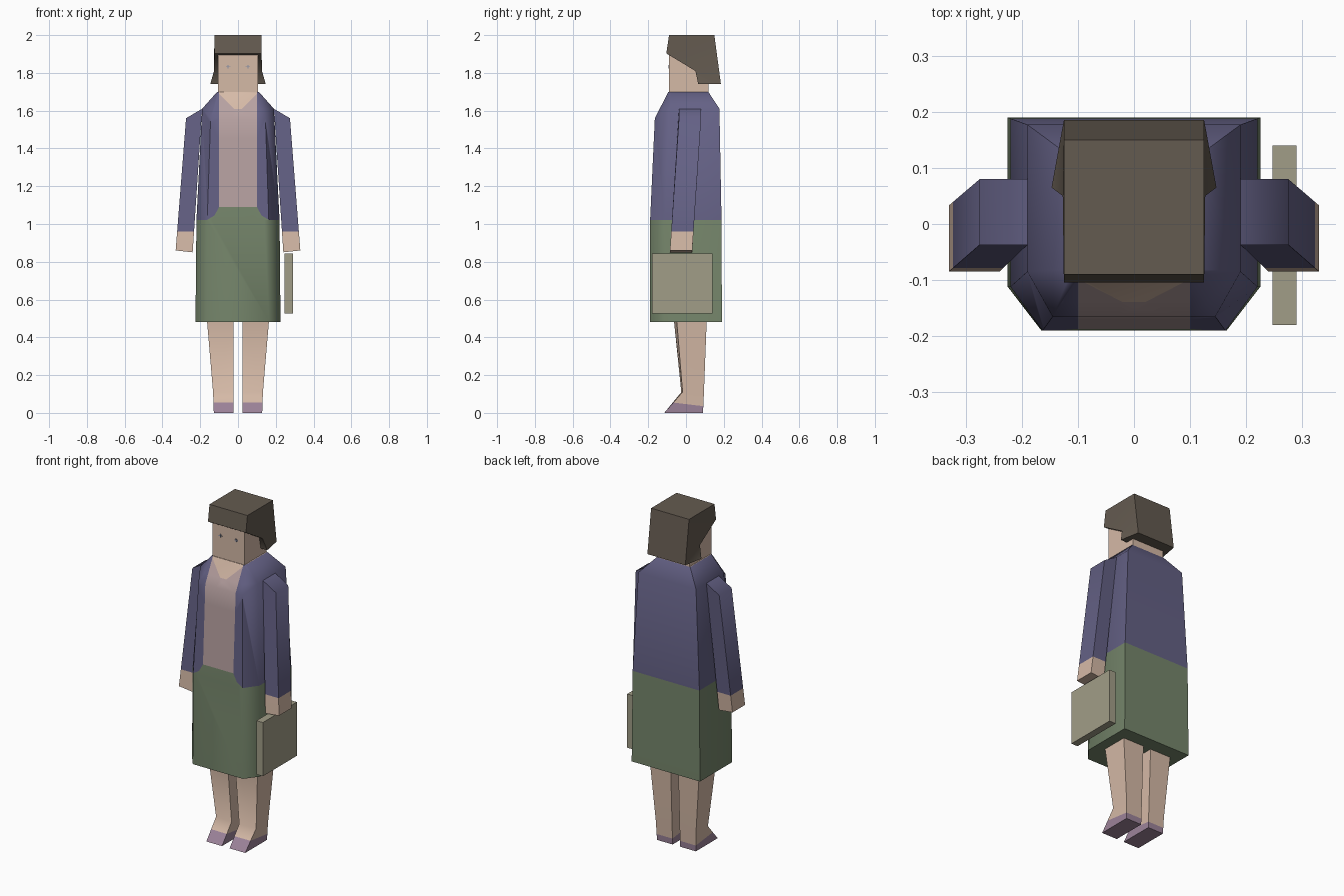
import bpy, bmesh, math
from mathutils import Vector

cube = bpy.data.objects.get("Cube")
if cube:
    bpy.data.objects.remove(cube)


def material(name, rgb):
    col = [(c / 255) ** 2.2 for c in rgb] + [1]
    m = bpy.data.materials.new(name)
    m.diffuse_color = col
    m.use_nodes = True
    bsdf = m.node_tree.nodes["Principled BSDF"]
    bsdf.inputs["Base Color"].default_value = col
    bsdf.inputs["Roughness"].default_value = 0.9
    return m


skin = material("skin", (212, 184, 165))
navy = material("jacket_blue", (100, 97, 132))
green = material("skirt_green", (117, 133, 107))
pink = material("blouse_pink", (182, 160, 160))
brown = material("hair_brown", (100, 91, 81))
khaki = material("bag_khaki", (160, 156, 134))
mauve = material("shoe_mauve", (155, 130, 152))
blue = material("eye_blue", (140, 145, 165))


def cut(bm, co, no, keep=lambda f: True):
    """Slice the chosen faces along a plane."""
    bm.normal_update()
    faces = [f for f in bm.faces if keep(f)]
    geom = set(faces)
    for f in faces:
        geom.update(f.edges, f.verts)
    bmesh.ops.bisect_plane(bm, geom=list(geom), plane_co=co, plane_no=no, dist=1e-5)


def loft(rings, side=1):
    """Closed skin over rings of points; side=-1 mirrors across x."""
    bm = bmesh.new()
    rows = [[bm.verts.new((p[0] * side, p[1], p[2])) for p in r] for r in rings]
    n = len(rows[0])
    for a, b in zip(rows, rows[1:]):
        for i in range(n):
            j = (i + 1) % n
            bm.faces.new((a[i], a[j], b[j], b[i]))
    bm.faces.new(rows[0])
    bm.faces.new(rows[-1])
    bmesh.ops.recalc_face_normals(bm, faces=bm.faces[:])
    return bm, rows


def finish(name, bm, mats, rule=None):
    """Turn the bmesh into an object, colouring faces by the rule."""
    bm.normal_update()
    if rule:
        for f in bm.faces:
            f.material_index = rule(f.calc_center_median(), f.normal)
    me = bpy.data.meshes.new(name)
    bm.to_mesh(me)
    bm.free()
    for m in mats:
        me.materials.append(m)
    ob = bpy.data.objects.new(name, me)
    bpy.context.collection.objects.link(ob)
    bpy.ops.object.select_all(action="DESELECT")
    ob.select_set(True)
    bpy.context.view_layer.objects.active = ob
    bpy.ops.object.shade_smooth_by_angle(angle=math.radians(56))
    return ob


def box(name, lo, hi, mat):
    ring = lambda z: [(lo[0], lo[1], z), (hi[0], lo[1], z), (hi[0], hi[1], z), (lo[0], hi[1], z)]
    return finish(name, loft([ring(lo[2]), ring(hi[2])])[0], [mat])


# Torso and skirt: six-sided rings with chamfered front corners
def body_ring(xf, yf, xs, ys, yb, zf, zb):
    half = [(xf, yf, zf), (xs, ys, zb), (xs, yb, zb)]
    return half + [(-x, y, z) for x, y, z in reversed(half)]


bm, _ = loft([
    body_ring(.165, -.19, .225, -.112, .19, .48, .48),
    body_ring(.163, -.19, .22, -.112, .188, 1.02, 1.02),
    body_ring(.145, -.165, .19, -.085, .177, 1.56, 1.61),
    body_ring(.1, -.093, .11, -.08, .118, 1.7, 1.7),
])


def is_front(no):
    return no.y < -.7


# Slice the front for the open jacket, its rounded hem and the neckline
hem = lambda f: is_front(f.normal) and 1.02 < f.calc_center_median().z < 1.57
chest = lambda f: is_front(f.normal) and f.calc_center_median().z > 1.57
for s in (-1, 1):
    for part in (hem, chest):
        cut(bm, (.1 * s, 0, 0), (1, 0, 0), part)
    cut(bm, (.1 * s, 0, 1.09), (1.8 * s, 0, 1), hem)
    cut(bm, (.125 * s, 0, 1.045), (.6 * s, 0, 1), hem)
    cut(bm, (.02 * s, 0, 1.61), (s, 0, -1), chest)
cut(bm, (0, 0, 1.09), (0, 0, 1), hem)
cut(bm, (0, 0, 1.61), (0, 0, 1), chest)


def outfit(c, no):
    x, z = abs(c.x), c.z
    if z < 1.02:
        return 1
    if not is_front(no):
        return 3 if z > 1.699 else 0
    if x < .1:
        if z > 1.61 and x < .02 + z - 1.61:
            return 3
        return 2 if z > 1.09 else 1
    rounded = z < 1.09 - 1.8 * (x - .1) or z < 1.045 - .6 * (x - .125)
    return 1 if rounded else 0


finish("torso_and_skirt", bm, [navy, green, pink, skin], outfit)

# Head and eyes
box("head", (-.105, -.09, 1.69), (.105, .118, 1.93), skin)
for s, name in ((1, "left"), (-1, "right")):
    x = .052 * s
    box(name + "_eye_bar", (x - .012, -.092, 1.83), (x + .012, -.089, 1.835), blue)
    box(name + "_eye_dot", (x - .003, -.093, 1.823), (x + .003, -.089, 1.842), blue)

# Hair: side profile across the head, with the lower front corners flared
profile = [(.125, -.09, 2), (.125, .15, 2), (.125, .185, 1.74),
           (.147, .065, 1.74), (.127, .05, 1.81), (.125, -.104, 1.903)]
bm, rows = loft([[(-x, y, z) for x, y, z in profile], profile])
for row in rows:
    bmesh.ops.connect_vert_pair(bm, verts=[row[2], row[4]])
finish("hair", bm, [brown])

for s, name in ((1, "left"), (-1, "right")):
    # Sleeve and hand
    bm, _ = loft([
        [(.19, -.037, 1.61), (.275, -.037, 1.56), (.275, .08, 1.56), (.19, .08, 1.61)],
        [(.24, -.085, .85), (.33, -.085, .86), (.33, .033, .86), (.24, .033, .85)],
    ], s)
    cut(bm, (0, 0, .96), (0, 0, 1))
    finish(name + "_arm", bm, [navy, skin], lambda c, no: 0 if c.z > .96 else 1)

    # Leg tapering to a pointed shoe
    bm, _ = loft([
        [(.025, -.065, .5), (.165, -.05, .5), (.165, .11, .5), (.025, .11, .5)],
        [(.025, -.025, .11), (.132, -.018, .11), (.132, .095, .11), (.025, .095, .11)],
        [(.025, -.115, 0), (.128, -.115, 0), (.128, .09, 0), (.025, .09, 0)],
    ], s)
    top = Vector((0, -.07, .055))
    slope = Vector((0, .12, 1))
    cut(bm, top, slope)
    finish(name + "_leg", bm, [skin, mauve],
           lambda c, no: 0 if (c - top).dot(slope) > 0 else 1)

# Flat handbag beside the left hand
box("handbag", (.247, -.18, .525), (.29, .14, .845), khaki)
